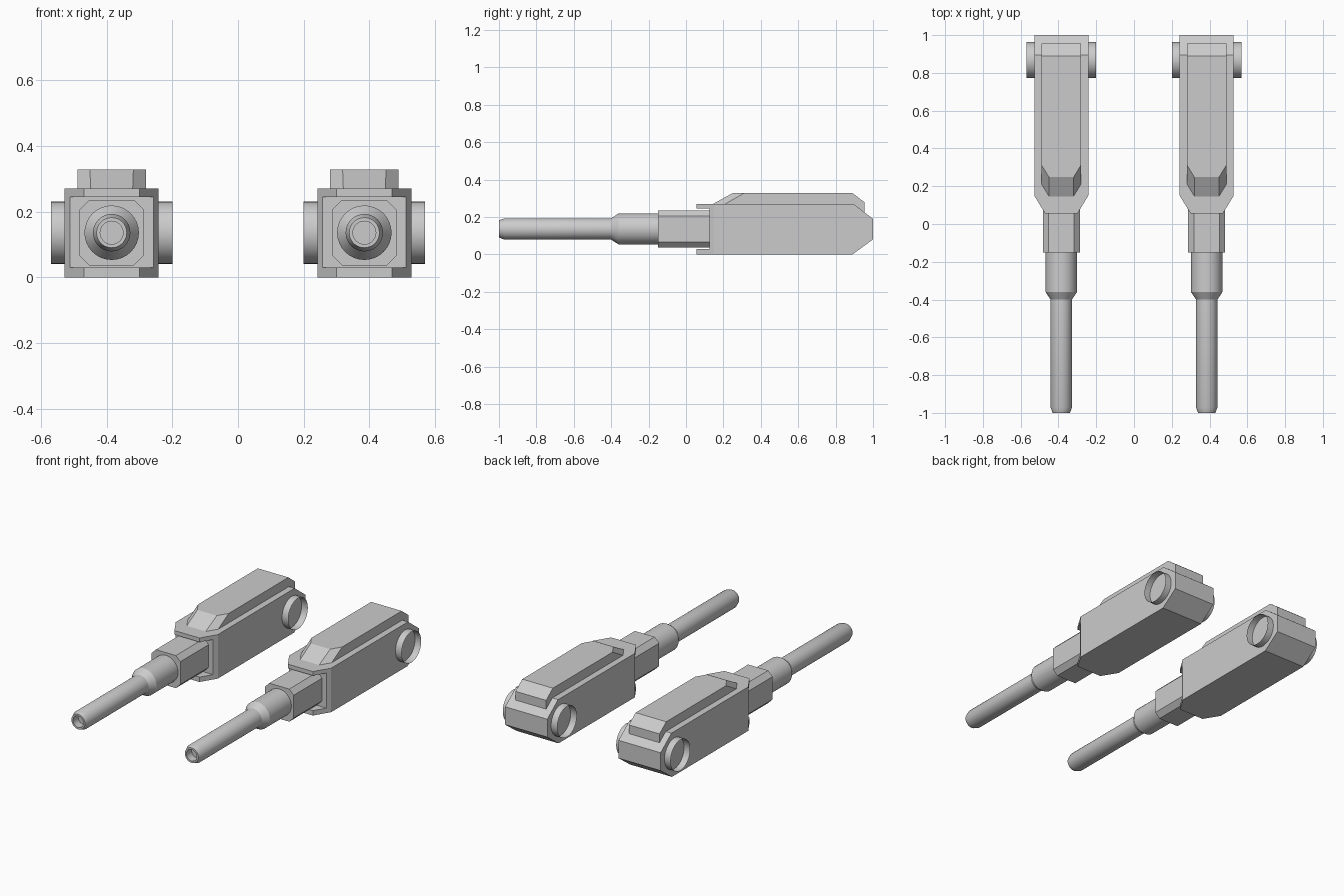
import bpy, bmesh, math
from mathutils import Vector

if "Cube" in bpy.data.objects:
    bpy.data.objects.remove(bpy.data.objects["Cube"])

AXIS_Z = 0.136


def finish(bm, name, x, smooth=False):
    bmesh.ops.recalc_face_normals(bm, faces=bm.faces)
    mesh = bpy.data.meshes.new(name)
    bm.to_mesh(mesh)
    bm.free()
    ob = bpy.data.objects.new(name, mesh)
    ob.location.x = x
    bpy.context.collection.objects.link(ob)
    if smooth:
        bpy.ops.object.select_all(action='DESELECT')
        ob.select_set(True)
        bpy.context.view_layer.objects.active = ob
        bpy.ops.object.shade_smooth_by_angle(angle=math.radians(25))
    return ob


def cut_prism(name, x, profile, half, cuts):
    """Extrude a (y, z) profile across x, then slice both sides with mirrored planes."""
    bm = bmesh.new()
    face = bm.faces.new([bm.verts.new((-half, y, z)) for y, z in profile])
    ext = bmesh.ops.extrude_face_region(bm, geom=[face])
    bmesh.ops.translate(bm, vec=(2 * half, 0, 0),
                        verts=[v for v in ext['geom'] if isinstance(v, bmesh.types.BMVert)])
    if face.is_valid and len(bm.faces) == len(profile) + 1:
        bm.faces.new([v for v in bm.verts if v.co.x < 0])
    for co, no in cuts:
        for s in (1, -1):
            res = bmesh.ops.bisect_plane(
                bm, geom=bm.verts[:] + bm.edges[:] + bm.faces[:], dist=1e-5,
                plane_co=Vector((co[0] * s, co[1], co[2])),
                plane_no=Vector((no[0] * s, no[1], no[2])), clear_outer=True)
            rim = [e for e in res['geom_cut']
                   if isinstance(e, bmesh.types.BMEdge) and e.is_boundary]
            bmesh.ops.edgeloop_fill(bm, edges=rim)
    return finish(bm, name, x)


def lathe(name, x, profile, steps=32):
    """Spin a (radius, y) profile around the barrel axis."""
    bm = bmesh.new()
    vs = [bm.verts.new((r, y, AXIS_Z)) for r, y in profile]
    es = [bm.edges.new(p) for p in zip(vs, vs[1:])]
    bmesh.ops.spin(bm, geom=vs + es, cent=(0, 0, AXIS_Z), axis=(0, 1, 0),
                   angle=math.tau, steps=steps)
    bmesh.ops.remove_doubles(bm, verts=bm.verts, dist=1e-5)
    return finish(bm, name, x, smooth=True)


def pivot_sleeve(x, side):
    """Open tube standing out of the body's flank."""
    bm = bmesh.new()
    ring = bmesh.ops.create_circle(bm, segments=32, radius=0.095)['verts']
    ext = bmesh.ops.extrude_edge_only(bm, edges=bm.edges[:])
    bmesh.ops.translate(bm, vec=(0, 0, 0.055),
                        verts=[v for v in ext['geom'] if isinstance(v, bmesh.types.BMVert)])
    for v in bm.verts:
        a, b, h = v.co
        v.co = (side * (0.13 + h), 0.868 + a, AXIS_Z + b)
    return finish(bm, "pivot_sleeve", x, smooth=True)


for x in (-0.385, 0.385):
    # main body: tapered rear, notched front, chamfered front corners
    cut_prism("body", x,
              [(0.055, 0), (0.89, 0), (1, 0.08), (1, 0.19), (0.895, 0.27), (0.055, 0.27),
               (0.055, 0.245), (0.125, 0.245), (0.125, 0.03), (0.055, 0.03)],
              0.143, [((0.143, 0.15, 0), (0.095, -0.058, 0))])
    # raised top cover with a faceted sloping nose
    cut_prism("top_cover", x,
              [(0.145, 0.2), (0.955, 0.2), (0.955, 0.278), (0.89, 0.328),
               (0.25, 0.328), (0.145, 0.27)],
              0.104, [((0.104, 0.21, 0.27), (0.65, -0.4, 0.7))])
    # chamfered barrel housing
    cut_prism("barrel_housing", x,
              [(-0.15, 0.036), (0.13, 0.036), (0.13, 0.236), (-0.15, 0.236)],
              0.098, [((0.098, 0, 0.206), (1, 0, 1)), ((0.098, 0, 0.066), (1, 0, -1))])
    # stepped barrel with a hollow muzzle
    lathe("barrel", x,
          [(0, -0.14), (0.083, -0.14), (0.083, -0.36), (0.057, -0.4), (0.057, -0.97),
           (0.046, -1), (0.035, -1), (0.035, -0.95), (0, -0.95)])
    for side in (-1, 1):
        pivot_sleeve(x, side)
